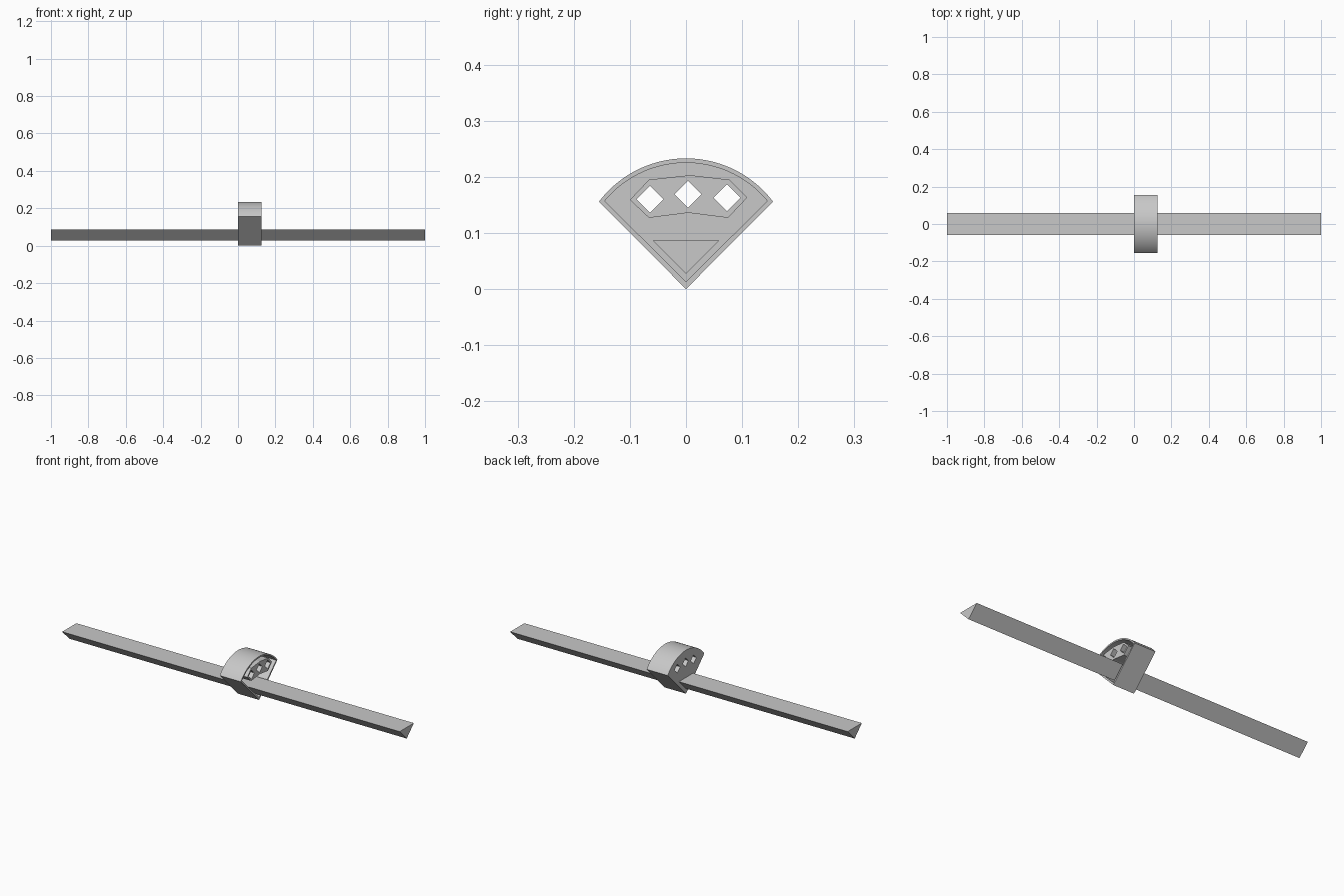
import bpy, math

if "Cube" in bpy.data.objects:
    bpy.data.objects.remove(bpy.data.objects["Cube"])

grey = bpy.data.materials.new("plain grey")
grey.diffuse_color = (0.58, 0.58, 0.58, 1)
grey.use_nodes = True
grey.node_tree.nodes["Principled BSDF"].inputs["Base Color"].default_value = grey.diffuse_color


def prism(name, outline, x0, x1):
    """Extrude a counter-clockwise (y, z) outline along x."""
    n = len(outline)
    verts = [(x, y, z) for x in (x0, x1) for y, z in outline]
    faces = [tuple(reversed(range(n))), tuple(range(n, 2 * n))]
    faces += [(i, (i + 1) % n, n + (i + 1) % n, n + i) for i in range(n)]
    mesh = bpy.data.meshes.new(name)
    mesh.from_pydata(verts, [], faces)
    mesh.materials.append(grey)
    obj = bpy.data.objects.new(name, mesh)
    bpy.context.collection.objects.link(obj)
    return obj


def fan(apex, half, corner, top, steps=40):
    """Fan outline: a pointed bottom closed by a shallow arc."""
    rise = top - corner
    r = (half ** 2 + rise ** 2) / (2 * rise)
    a = math.asin(half / r)
    pts = [(0, apex)]
    for i in range(steps + 1):
        t = a - 2 * a * i / steps
        pts.append((r * math.sin(t), top - r + r * math.cos(t)))
    return pts


def cut(obj, cutter):
    mod = obj.modifiers.new("cut", 'BOOLEAN')
    mod.operation, mod.solver, mod.object = 'DIFFERENCE', 'EXACT', cutter
    bpy.context.view_layer.objects.active = obj
    bpy.ops.object.modifier_apply(modifier=mod.name)


# Fan-shaped head, hollowed from the right
head = prism("fan_head", fan(0, 0.155, 0.156, 0.233), 0, 0.125)
pocket = prism("pocket_cutter", fan(0.0135, 0.145, 0.157, 0.225), 0.02, 0.2)
cut(head, pocket)

# Raised block that frames the windows
block = prism("window_block", [
    (-0.1, 0.159), (-0.066, 0.127), (0.004, 0.136), (0.075, 0.127),
    (0.109, 0.163), (0.077, 0.195), (0.007, 0.203), (-0.066, 0.195)], 0.01, 0.125)

# Three diamond windows through head and block
cutters = [pocket]
d = 0.024
for y, z in ((-0.064, 0.16), (0.0035, 0.169), (0.073, 0.1625)):
    c = prism("diamond_cutter", [(y - d, z), (y, z - d), (y + d, z), (y, z + d)], -0.1, 0.3)
    cut(head, c)
    cut(block, c)
    cutters.append(c)
for c in cutters:
    bpy.data.objects.remove(c)

# Long triangular bar
prism("triangular_bar", [(0, 0.027), (0.06, 0.087), (-0.06, 0.087)], -1, 1)

# Smooth the arc, keep the edges sharp
bpy.ops.object.select_all(action='DESELECT')
head.select_set(True)
bpy.context.view_layer.objects.active = head
bpy.ops.object.shade_smooth_by_angle(angle=math.radians(30))
